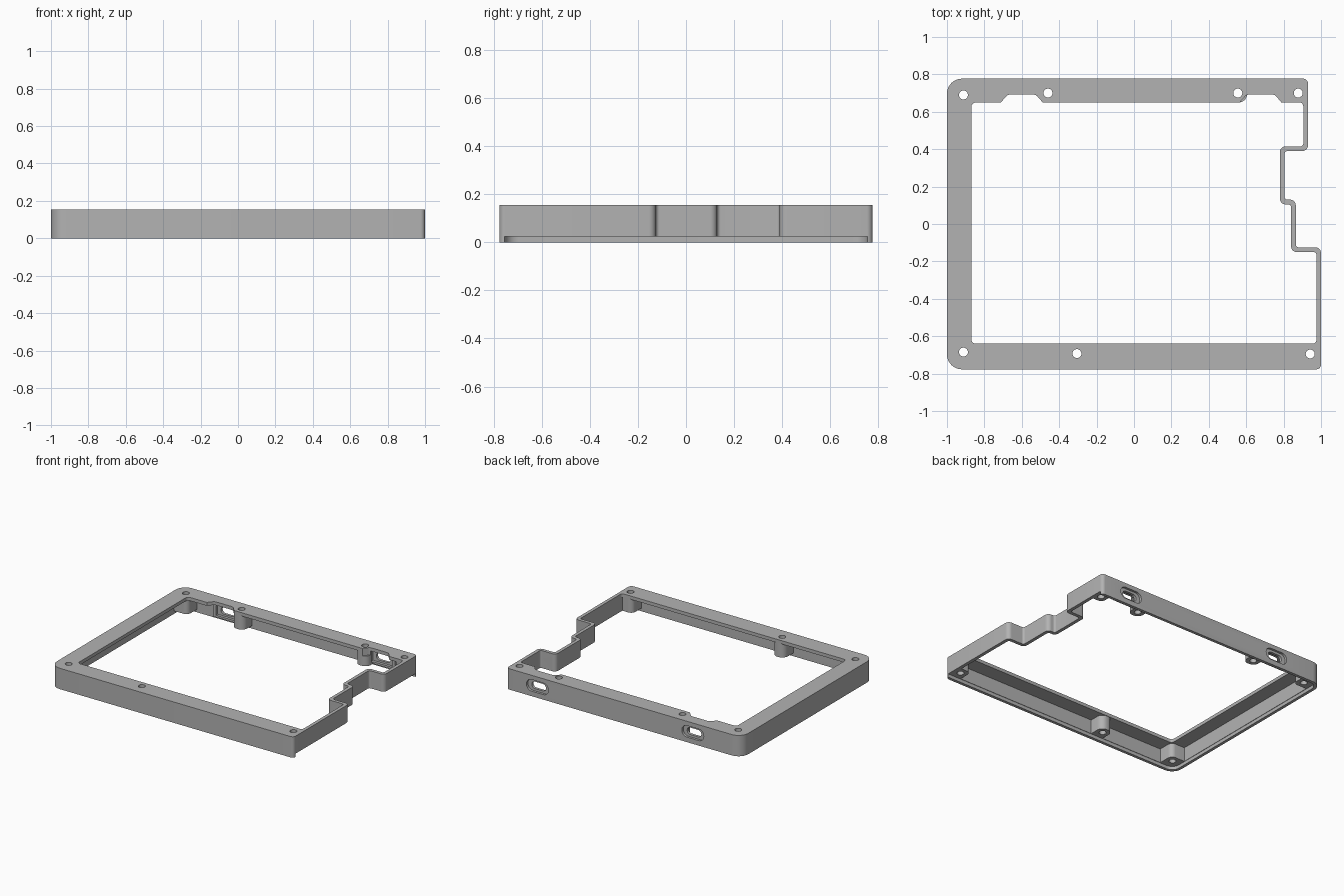
import bpy, bmesh, math
from mathutils import Vector

cube = bpy.data.objects.get("Cube")
if cube:
    bpy.data.objects.remove(cube)

grey = bpy.data.materials.new("plain grey")
grey.use_nodes = True
COLOR = (0.45, 0.45, 0.45, 1)
grey.diffuse_color = COLOR
grey.node_tree.nodes["Principled BSDF"].inputs["Base Color"].default_value = COLOR

TOP, PLATE, LIP, WALL = 0.155, 0.13, 0.025, 0.025


def rounded(corners, steps=8):
    """Outline from (x, y, radius) corners, each replaced by an arc."""
    out, n = [], len(corners)
    for i, (x, y, r) in enumerate(corners):
        p = Vector((x, y))
        a = (Vector(corners[i - 1][:2]) - p).normalized()
        b = (Vector(corners[(i + 1) % n][:2]) - p).normalized()
        if r == 0:
            out.append(p)
            continue
        half = a.angle(b) / 2
        centre = p + (a + b).normalized() * (r / math.sin(half))
        start = p + a * (r / math.tan(half)) - centre
        end = p + b * (r / math.tan(half)) - centre
        sweep = start.angle_signed(end)
        for k in range(steps + 1):
            t = -sweep * k / steps
            c, s = math.cos(t), math.sin(t)
            out.append(centre + Vector((start.x * c - start.y * s, start.x * s + start.y * c)))
    return out


def circle(x, y, r, n=24):
    return [Vector((x + r * math.cos(2 * math.pi * k / n), y + r * math.sin(2 * math.pi * k / n)))
            for k in range(n)]


def rect(x0, x1, y0, y1, r=0.0):
    return rounded([(x0, y0, r), (x1, y0, r), (x1, y1, r), (x0, y1, r)])


def prism(name, outline, lo, hi, along_y=False):
    """Extrude an outline up z, or an x-z outline along y."""
    bm = bmesh.new()
    verts = [bm.verts.new((p.x, lo, p.y) if along_y else (p.x, p.y, lo)) for p in outline]
    face = bm.faces.new(verts)
    ext = bmesh.ops.extrude_face_region(bm, geom=[face])
    move = (0, hi - lo, 0) if along_y else (0, 0, hi - lo)
    bmesh.ops.translate(bm, vec=move, verts=[v for v in ext["geom"] if isinstance(v, bmesh.types.BMVert)])
    bmesh.ops.recalc_face_normals(bm, faces=bm.faces)
    mesh = bpy.data.meshes.new(name)
    bm.to_mesh(mesh)
    bm.free()
    mesh.materials.append(grey)
    ob = bpy.data.objects.new(name, mesh)
    bpy.context.collection.objects.link(ob)
    return ob


def combine(body, tool, operation):
    mod = body.modifiers.new("shape", "BOOLEAN")
    mod.operation, mod.solver, mod.object = operation, "EXACT", tool
    bpy.context.view_layer.objects.active = body
    bpy.ops.object.modifier_apply(modifier=mod.name)
    bpy.data.objects.remove(tool)


def cut(outline, lo, hi, along_y=False):
    combine(frame, prism("cutter", outline, lo, hi, along_y), "DIFFERENCE")


def add(outline, lo, hi, along_y=False):
    combine(frame, prism("addition", outline, lo, hi, along_y), "UNION")


def stepped_side(d):
    """Stepped right edge, moved inward by d; d = 0 is the outer face."""
    big, small = (0.03, 0.015) if d == 0 else (0.015, 0.03)
    return [(1 - d, -0.125 - d, big), (0.865 - d, -0.125 - d, small),
            (0.865 - d, 0.13 - d, big), (0.805 - d, 0.13 - d, small),
            (0.805 - d, 0.39 + d, small), (0.93 - d, 0.39 + d, big)]


def outline(left, front, back, d, left_r, right_r):
    return rounded([(left, front, left_r), (1 - d, front, right_r)] + stepped_side(d)
                   + [(0.93 - d, back, right_r), (left, back, left_r)])


# Outer shell, hollowed from below
frame = prism("case_frame", outline(-1, -0.777, 0.777, 0, 0.08, 0.025), 0, TOP)
cut(outline(-1 + WALL, -0.777 + WALL, 0.777 - WALL, WALL, 0.06, 0.015), -0.1, PLATE)

# Large window through the top plate
cut(outline(-0.87, -0.64, 0.65, WALL, 0.025, 0.02), 0.1, 0.2)

# Screw bosses: two beside each port, one at front centre
BOSS = 0.05
side_holes = [(-0.46, 0.70, 0.765), (0.555, 0.70, 0.765), (-0.305, -0.693, -0.765)]
corner_holes = [(-0.912, 0.69, -0.985, 0.763, 0.07), (-0.912, -0.685, -0.985, -0.763, 0.07),
                (0.878, 0.70, 0.918, 0.765, 0.015), (0.942, -0.695, 0.988, -0.765, 0.015)]
for x, y, wall in side_holes:
    tip = y - math.copysign(BOSS, y)
    add(rounded([(x - BOSS, wall, 0), (x - BOSS, tip, 0.045),
                 (x + BOSS, tip, 0.045), (x + BOSS, wall, 0)]), LIP, 0.14)

# Corner bosses run into both neighbouring walls
for x, y, wx, wy, r in corner_holes:
    ix, iy = x - math.copysign(BOSS, x), y - math.copysign(BOSS, y)
    add(rounded([(wx, iy, 0), (ix, iy, 0.035), (ix, wy, 0), (wx, wy, r)]), LIP, 0.14)

# Connector ports in the back wall, with relief in the plate edge
for x in (-0.6, 0.677):
    cut(rounded([(x - 0.11, 0.6, 0), (x + 0.11, 0.6, 0), (x + 0.11, 0.652, 0),
                 (x + 0.075, 0.692, 0.03), (x - 0.075, 0.692, 0.03), (x - 0.11, 0.652, 0)]), 0.1, 0.2)
    add(rect(x - 0.11, x + 0.11, LIP, 0.14), 0.72, 0.765, True)
    cut(rect(x - 0.085, x + 0.085, 0.04, 0.12), 0.7, 0.74, True)
    cut(rect(x - 0.09, x + 0.09, 0.037, 0.123, 0.042), 0.76, 0.8, True)
    cut(rect(x - 0.058, x + 0.058, 0.054, 0.106, 0.025), 0.7, 0.8, True)

# Recess for a base plate, open at the stepped side
cut(rounded([(-0.978, -0.755, 0.06), (1.2, -0.755, 0), (1.2, 0.755, 0), (-0.978, 0.755, 0.06)]),
    -0.1, LIP)

# Screw holes
for hole in side_holes + corner_holes:
    cut(circle(hole[0], hole[1], 0.024), -0.1, 0.3)

bpy.ops.object.select_all(action="DESELECT")
frame.select_set(True)
bpy.context.view_layer.objects.active = frame
bpy.ops.object.shade_smooth_by_angle(angle=math.radians(30))
